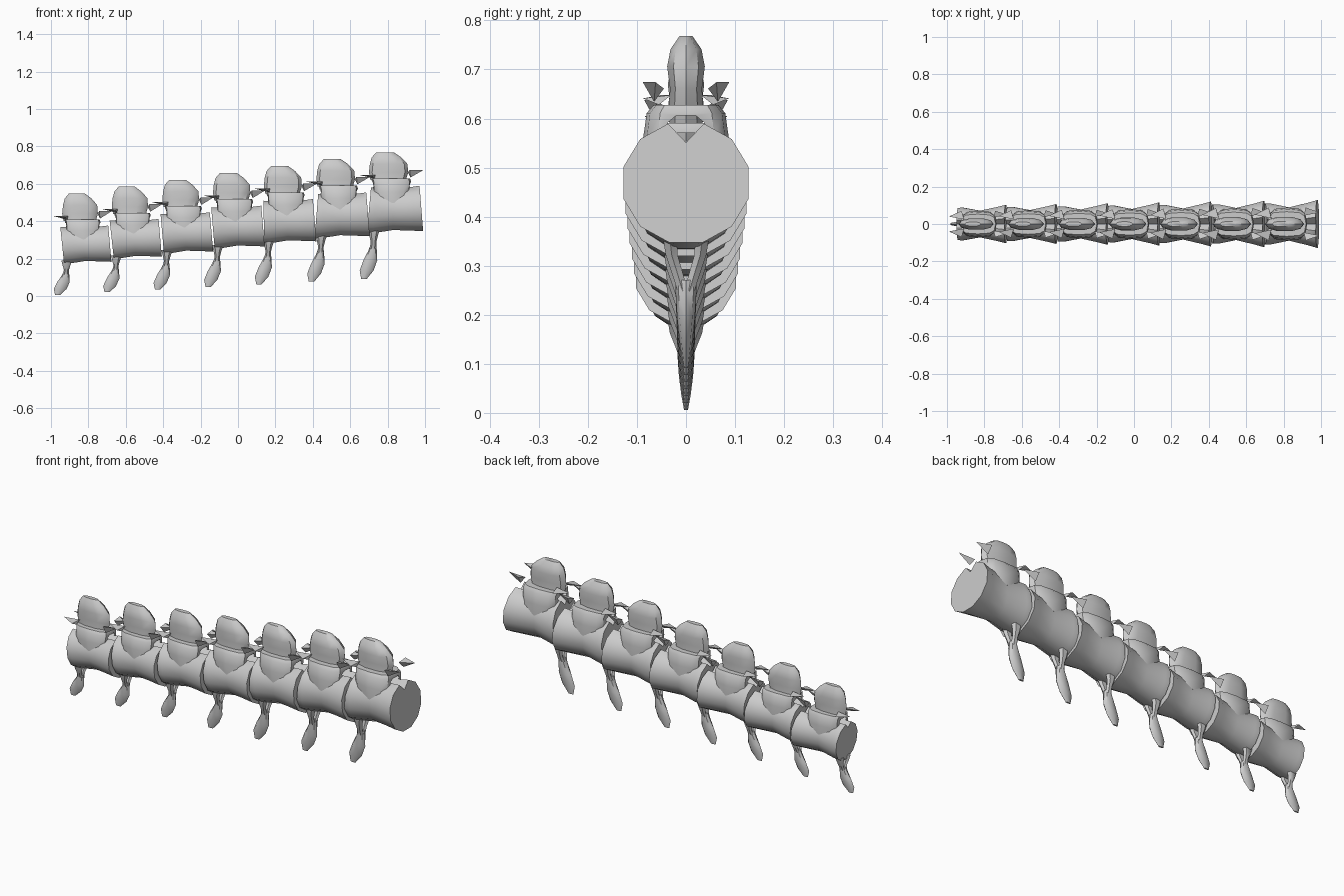
import bpy, bmesh
from math import sin, cos, pi, copysign

if "Cube" in bpy.data.objects:
    bpy.data.objects.remove(bpy.data.objects["Cube"])

LEFT = [-0.94, -0.675, -0.405, -0.134, 0.138, 0.419, 0.70]   # left end of each vertebra
TILT = [-0.09, -0.10, -0.08, -0.08, -0.02, 0.08, 0.09]       # lean of the left joint face


def place(i, dx, y, dz):
    """Map coordinates of the largest vertebra onto vertebra i."""
    t = i / 6
    s = 0.8 + 0.2 * t
    if dz > 0.17:
        z = 0.17 * s + dz - 0.17
    elif dz < -0.13:
        z = -0.13 * s + (dz + 0.13) * (0.68 + 0.32 * t)
    else:
        z = dz * s
    return (LEFT[i] + dx * (0.9 + 0.09 * t), y * s, 0.27 + 0.186 * t + z)


def make(name, pieces, i, smooth=True):
    """Each piece is (points, faces) in local coordinates."""
    bm = bmesh.new()
    for pts, faces in pieces:
        vs = [bm.verts.new(place(i, *p)) for p in pts]
        for f in faces:
            bm.faces.new([vs[k] for k in f])
    bmesh.ops.recalc_face_normals(bm, faces=bm.faces)
    me = bpy.data.meshes.new(name)
    bm.to_mesh(me)
    bm.free()
    ob = bpy.data.objects.new(name, me)
    bpy.context.collection.objects.link(ob)
    if smooth:
        bpy.ops.object.select_all(action='DESELECT')
        ob.select_set(True)
        bpy.context.view_layer.objects.active = ob
        bpy.ops.object.shade_smooth_by_angle(angle=0.7)
    return ob


def loft(rings):
    n = len(rings[0])
    pts = [p for r in rings for p in r]
    faces = [(a * n + k, a * n + (k + 1) % n, (a + 1) * n + (k + 1) % n, (a + 1) * n + k)
             for a in range(len(rings) - 1) for k in range(n)]
    faces += [tuple(range(n)), tuple(range(len(pts) - n, len(pts)))]
    return pts, faces


def stack(sections, n=10, power=1.0):
    """Loft upright sections: (z, x0, x1, half width, centre y)."""
    rings = []
    for z, x0, x1, hy, yc in sections:
        ring = []
        for k in range(n):
            c, s = cos(2 * pi * k / n), sin(2 * pi * k / n)
            c, s = copysign(abs(c) ** power, c), copysign(abs(s) ** power, s)
            ring.append(((x0 + x1) / 2 + c * (x1 - x0) / 2, yc + s * hy, z))
        rings.append(ring)
    return loft(rings)


def flip(piece):
    return [(x, -y, z) for x, y, z in piece[0]], piece[1]


def tetra(*pts):
    return list(pts), [(0, 1, 2), (0, 1, 3), (1, 2, 3), (0, 2, 3)]


def cut(ob, cutter):
    m = ob.modifiers.new("canal", 'BOOLEAN')
    m.operation = 'DIFFERENCE'
    m.solver = 'EXACT'
    m.object = cutter


# (x, half width, half height, centre z) along the spool-shaped body
BODY = [(0, .112, .128, 0), (.03, .113, .126, .001), (.13, .092, .113, .006),
        (.235, .118, .121, .01), (.283, .132, .126, .013)]
# Arch, widening into the upright spine
ARCH = [(.04, .035, .225, .088, 0), (.10, .02, .222, .088, 0), (.155, .018, .228, .08, 0),
        (.172, .012, .222, .066, 0)]
SPINE = [(.165, .008, .20, .037, 0), (.205, .0, .212, .034, 0), (.25, .005, .208, .04, 0),
         (.285, .015, .175, .033, 0), (.312, .04, .135, .014, 0)]
# Chevron: two short legs that meet in a blade
LEG = [(-.10, -.005, .06, .016, .033), (-.135, .003, .048, .014, .029), (-.17, .01, .04, .013, .018),
       (-.21, .002, .04, .012, .006)]
BLADE = [(-.185, .008, .04, .022, 0), (-.215, -.004, .043, .021, 0), (-.265, -.03, .045, .018, 0),
         (-.32, -.05, .025, .012, 0), (-.365, -.042, -.012, .005, 0)]

for i in range(7):
    n = i + 1
    # Body, with leaning joint faces
    rings = []
    for x, ry, rz, zc in BODY:
        lean = TILT[i] * (1 - x / .283) - 0.08 * x / .283
        ring = []
        for k in range(12):
            a = 2 * pi * (k + .5) / 12
            ring.append((x + lean * rz * sin(a), ry * cos(a), zc + rz * sin(a)))
        rings.append(ring)
    body = make(f"vertebra_body_{n}", [loft(rings)], i)

    # Arch and spine
    arch = make(f"neural_arch_{n}", [stack(ARCH, 12, .6)], i)
    make(f"neural_spine_{n}", [stack(SPINE, 10, .85)], i)

    # Canal through the arch
    canal = make(f"canal_cutter_{n}", [loft([[(x, 0, .095), (x, .038, .135), (x, .02, .15),
                                             (x, -.02, .15), (x, -.038, .135)]
                                            for x in (-.1, .4)])], i, False)
    canal.hide_render = True
    canal.hide_set(True)
    cut(body, canal)
    cut(arch, canal)

    # Pointed joint spurs at both ends
    back = tetra((.21, .045, .205), (.22, .088, .218), (.225, .065, .178), (.295, .062, .218))
    front = tetra((.035, .03, .192), (.02, .088, .185), (.03, .055, .172), (-.055, .05, .192))
    make(f"joint_spurs_{n}", [back, flip(back), front, flip(front)], i, False)

    # Chevron below
    leg = stack(LEG, 6)
    make(f"chevron_{n}", [leg, flip(leg), stack(BLADE, 8)], i)
